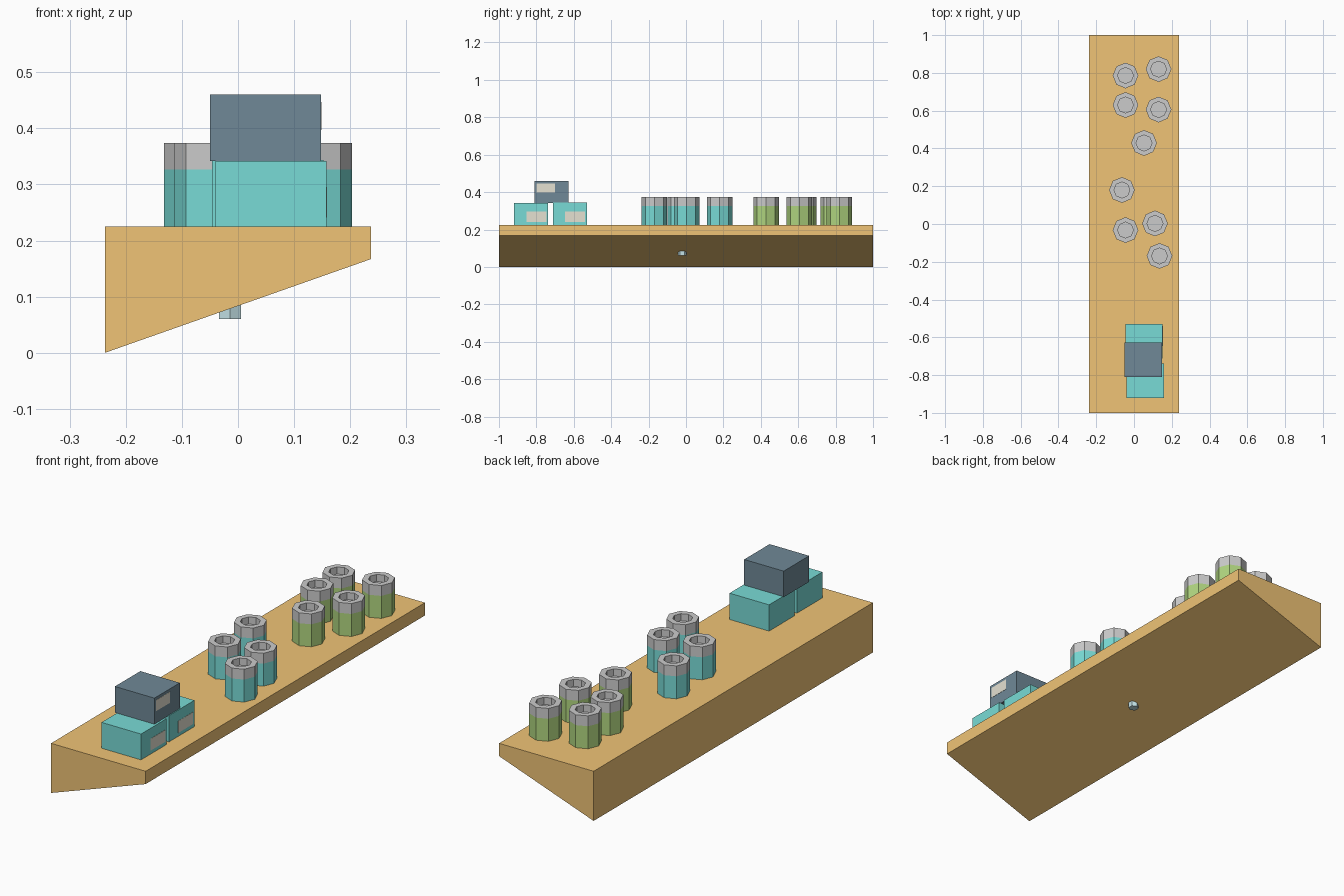
import bpy, bmesh, math

if "Cube" in bpy.data.objects:
    bpy.data.objects.remove(bpy.data.objects["Cube"])


def material(name, rgb):
    m = bpy.data.materials.new(name)
    m.diffuse_color = (*rgb, 1)
    m.use_nodes = True
    m.node_tree.nodes["Principled BSDF"].inputs["Base Color"].default_value = m.diffuse_color
    return m


ORANGE = material("orange", (0.87, 0.55, 0.18))
TEAL = material("teal", (0.19, 0.71, 0.67))
GREEN = material("green", (0.43, 0.66, 0.21))
NAVY = material("navy", (0.16, 0.25, 0.31))
CREAM = material("cream", (0.78, 0.75, 0.64))
GLASS = material("pale_blue", (0.55, 0.76, 0.80))


def add(name, bm, mat=None, loc=(0, 0, 0)):
    bmesh.ops.recalc_face_normals(bm, faces=bm.faces)
    me = bpy.data.meshes.new(name)
    bm.to_mesh(me)
    bm.free()
    if mat:
        me.materials.append(mat)
    ob = bpy.data.objects.new(name, me)
    ob.location = loc
    bpy.context.collection.objects.link(ob)
    return ob


def box(name, x, y, z, mat):
    bm = bmesh.new()
    bmesh.ops.create_cube(bm, size=1)
    for v in bm.verts:
        for i, (lo, hi) in enumerate((x, y, z)):
            v.co[i] = hi if v.co[i] > 0 else lo
    return add(name, bm, mat)


def lathe(name, profile, sides, loc, mat=None, turn=0.0):
    """Stack of polygon rings (radius, z), closed at both ends."""
    bm = bmesh.new()
    rings = []
    for r, z in profile:
        angles = [turn + math.tau * i / sides for i in range(sides)]
        rings.append([bm.verts.new((r * math.cos(a), r * math.sin(a), z)) for a in angles])
    for a, b in zip(rings, rings[1:]):
        for i in range(sides):
            j = (i + 1) % sides
            bm.faces.new((a[i], a[j], b[j], b[i]))
    bm.faces.new(rings[0])
    bm.faces.new(rings[-1])
    return add(name, bm, mat, loc)


# Wedge shelf: side profile extruded along y
TOP = 0.225
bm = bmesh.new()
profile = [(-0.237, 0), (0.237, 0.167), (0.237, TOP), (-0.237, TOP)]
face = bm.faces.new([bm.verts.new((x, -1, z)) for x, z in profile])
ext = bmesh.ops.extrude_face_region(bm, geom=[face])
for v in ext["geom"]:
    if isinstance(v, bmesh.types.BMVert):
        v.co.y = 1
add("shelf", bm, ORANGE)

# Small peg under the shelf
lathe("under_peg", [(0.0225, 0.06), (0.0225, 0.1)], 6, (-0.014, -0.02, 0), GLASS, math.pi / 6)

# Octagonal jars: coloured body and grey recessed lid
green_jars = [(-0.045, 0.786), (0.13, 0.82), (-0.045, 0.63), (0.13, 0.606), (0.053, 0.429)]
teal_jars = [(-0.064, 0.18), (-0.045, -0.032), (0.111, 0.003), (0.135, -0.169)]
R, RIM = 0.068, 0.042
for label, mat, spots in (("green_jar", GREEN, green_jars), ("teal_jar", TEAL, teal_jars)):
    for x, y in spots:
        lathe(label, [(R, 0), (R, 0.102)], 8, (x, y, TOP), mat)
        lathe(label + "_lid", [(R, 0.102), (R, 0.149), (RIM, 0.149), (RIM, 0.117)],
              8, (x, y, TOP))

# Stacked cartons, each with a label on its right side
cartons = [
    ("front_carton", (-0.04, 0.158), (-0.92, -0.738), (TOP, 0.342), TEAL, (-0.852, -0.745), (0.241, 0.295)),
    ("back_carton", (-0.046, 0.152), (-0.711, -0.529), (TOP, 0.344), TEAL, (-0.646, -0.539), (0.241, 0.295)),
    ("top_carton", (-0.05, 0.148), (-0.81, -0.628), (0.342, 0.46), NAVY, (-0.80, -0.70), (0.397, 0.447)),
]
for name, x, y, z, mat, label_y, label_z in cartons:
    box(name, x, y, z, mat)
    box(name + "_label", (x[1] - 0.002, x[1] + 0.001), label_y, label_z, CREAM)
